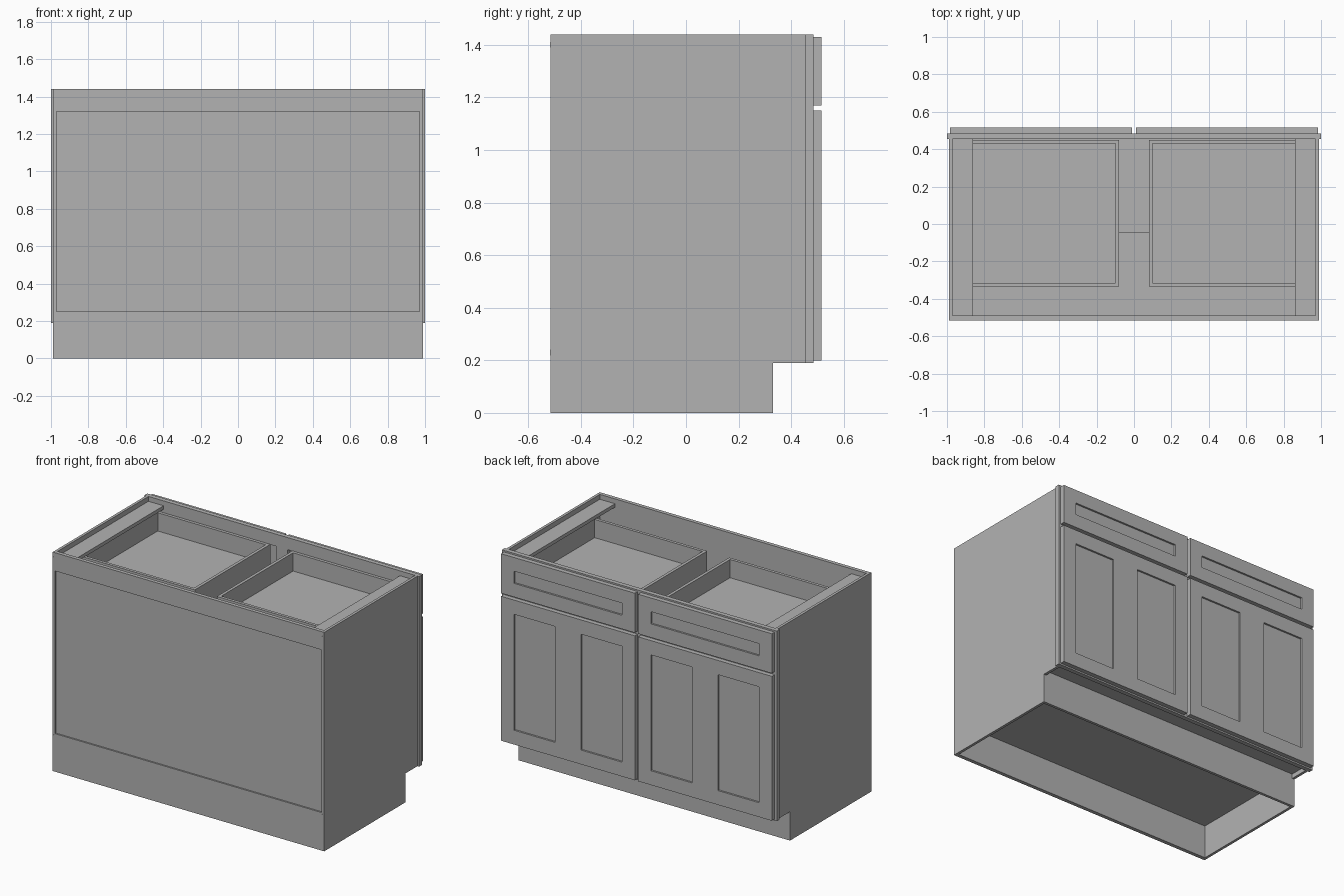
import bpy, bmesh

if "Cube" in bpy.data.objects:
    bpy.data.objects.remove(bpy.data.objects["Cube"], do_unlink=True)

grey = bpy.data.materials.new("plain_grey")
grey.use_nodes = True
grey.diffuse_color = (0.45, 0.45, 0.45, 1)
grey.node_tree.nodes["Principled BSDF"].inputs["Base Color"].default_value = grey.diffuse_color


def finish(name, bm):
    bmesh.ops.recalc_face_normals(bm, faces=bm.faces)
    mesh = bpy.data.meshes.new(name)
    bm.to_mesh(mesh)
    bm.free()
    mesh.materials.append(grey)
    obj = bpy.data.objects.new(name, mesh)
    bpy.context.collection.objects.link(obj)
    return obj


def extrude(bm, faces, offset):
    result = bmesh.ops.extrude_face_region(bm, geom=faces, use_keep_orig=True)
    moved = [v for v in result["geom"] if isinstance(v, bmesh.types.BMVert)]
    bmesh.ops.translate(bm, verts=moved, vec=offset)


def box(name, x, y, z):
    bm = bmesh.new()
    face = bm.faces.new([bm.verts.new((a, b, z[0])) for a, b in
                         ((x[0], y[0]), (x[1], y[0]), (x[1], y[1]), (x[0], y[1]))])
    extrude(bm, [face], (0, 0, z[1] - z[0]))
    return finish(name, bm)


def framed(name, xs, zs, outer, inner, recess=None):
    """Upright slab whose odd cells are openings, or recesses of given depth."""
    bm = bmesh.new()
    verts = [[bm.verts.new((x, outer, z)) for z in zs] for x in xs]
    solid, sunk = [], []
    for i in range(len(xs) - 1):
        for j in range(len(zs) - 1):
            opening = i % 2 and j % 2
            if opening and recess is None:
                continue
            f = bm.faces.new((verts[i][j], verts[i + 1][j],
                              verts[i + 1][j + 1], verts[i][j + 1]))
            solid.append(f)
            if opening:
                sunk.append(f)
    extrude(bm, solid, (0, inner - outer, 0))
    if sunk:
        step = recess if inner > outer else -recess
        pushed = bmesh.ops.extrude_discrete_faces(bm, faces=sunk)["faces"]
        bmesh.ops.translate(bm, verts=list({v for f in pushed for v in f.verts}),
                            vec=(0, step, 0))
    return finish(name, bm)


# Carcass sides with the toe notch
for side, s in (("left", 1), ("right", -1)):
    bm = bmesh.new()
    outline = ((-0.49, 0), (0.33, 0), (0.33, 0.19), (0.455, 0.19), (0.455, 1.44), (-0.49, 1.44))
    face = bm.faces.new([bm.verts.new((s * 0.988, y, z)) for y, z in outline])
    extrude(bm, [face], (-s * 0.018, 0, 0))
    finish(side + "_side_panel", bm)

# Back with shallow sunken field and small dowel caps
framed("back_panel", [-0.988, -0.97, 0.97, 0.988], [0, 0.25, 1.32, 1.44], -0.515, -0.49, 0.01)
for s in (-1, 1):
    for z in (0.23, 1.4):
        box("dowel_cap", (s * 0.977 - 0.007, s * 0.977 + 0.007), (-0.517, -0.515),
            (z - 0.011, z + 0.011))

# Floor, toe board and half-depth shelf
box("cabinet_floor", (-0.97, 0.97), (-0.49, 0.455), (0.22, 0.245))
box("toe_board", (-0.97, 0.97), (0.312, 0.33), (0, 0.22))
box("half_shelf", (-0.97, 0.97), (-0.49, -0.045), (0.68, 0.705))

# Face frame with four openings
framed("face_frame", [-1, -0.92, -0.04, 0.04, 0.92, 1],
       [0.19, 0.25, 1.12, 1.2, 1.36, 1.44], 0.485, 0.455)

for side, s in (("left", 1), ("right", -1)):
    # Door and drawer fronts with sunken panels
    xs = sorted(s * x for x in (0.012, 0.106, 0.405, 0.592, 0.891, 0.985))
    framed(side + "_door", xs, [0.2, 0.294, 1.056, 1.15], 0.515, 0.485, 0.012)
    framed(side + "_drawer_front", [xs[0], xs[1], xs[4], xs[5]],
           [1.17, 1.26, 1.34, 1.43], 0.515, 0.485, 0.012)

    # Open drawer box
    def span(a, b):
        return tuple(sorted((s * a, s * b)))

    box(side + "_drawer_inner_wall", span(0.08, 0.1), (-0.335, 0.45), (1.21, 1.365))
    box(side + "_drawer_outer_wall", span(0.885, 0.905), (-0.335, 0.45), (1.21, 1.365))
    box(side + "_drawer_back", span(0.1, 0.885), (-0.335, -0.315), (1.21, 1.365))
    box(side + "_drawer_box_front", span(0.1, 0.885), (0.43, 0.45), (1.21, 1.365))
    box(side + "_drawer_bottom", span(0.1, 0.885), (-0.315, 0.43), (1.23, 1.245))

    # Flat brace along the top of the side
    box(side + "_top_brace", span(0.86, 0.97), (-0.49, 0.455), (1.385, 1.408))
